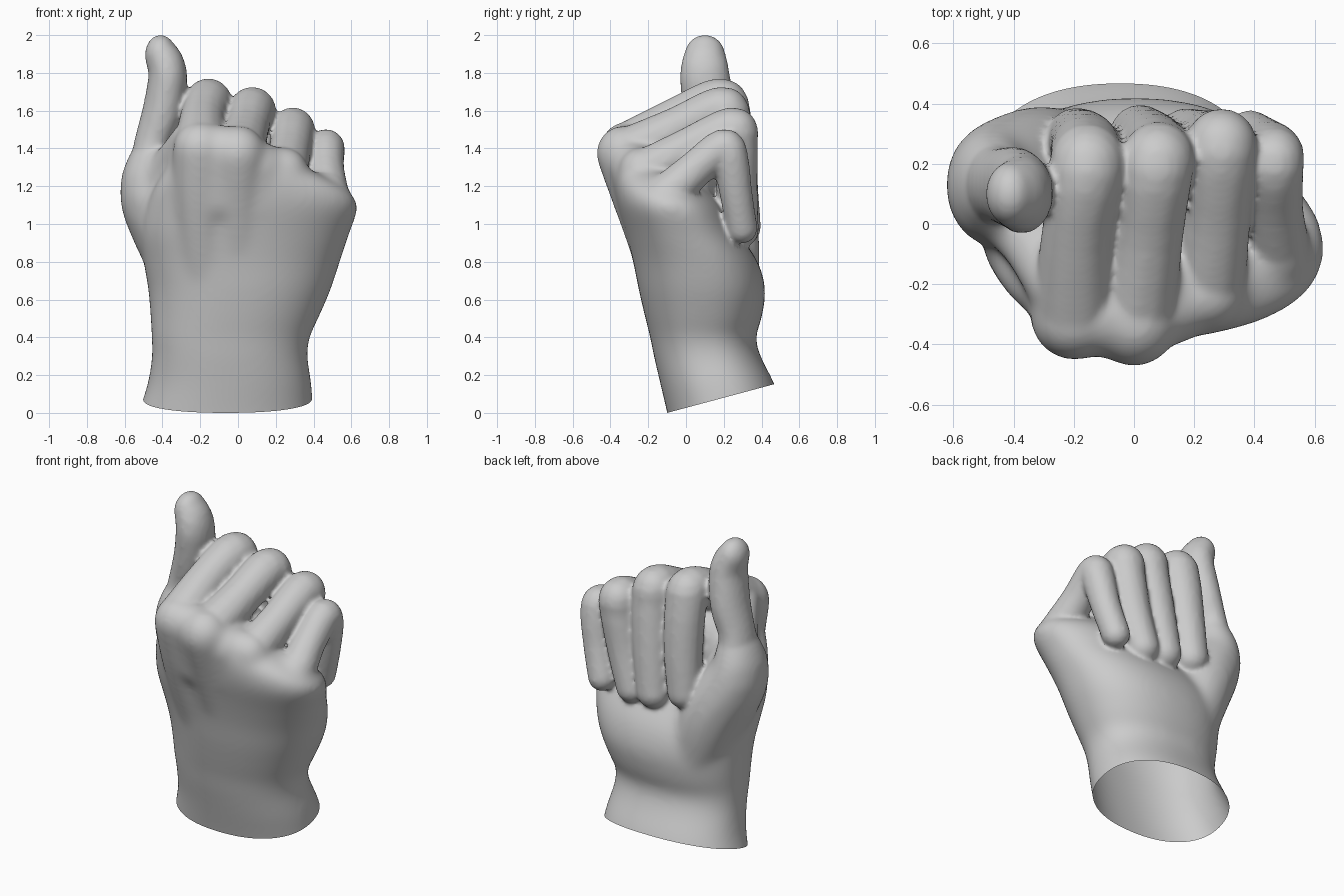
import bpy, bmesh, math
from mathutils import Vector

if "Cube" in bpy.data.objects:
    bpy.data.objects.remove(bpy.data.objects["Cube"])


def spline(pts, n):
    """Catmull-Rom through points of any dimension."""
    out = []
    for i in range(len(pts) - 1):
        p0, p1 = pts[max(i - 1, 0)], pts[i]
        p2, p3 = pts[i + 1], pts[min(i + 2, len(pts) - 1)]
        for k in range(n):
            t = k / n
            out.append(tuple(0.5 * (2 * b + (c - a) * t + (2 * a - 5 * b + 4 * c - d) * t * t
                                    + (3 * b - a - 3 * c + d) * t ** 3)
                             for a, b, c, d in zip(p0, p1, p2, p3)))
    return out + [tuple(pts[-1])]


# unit ball directions used for rounded limbs
BALL = [(0, 0, 1), (0, 0, -1)] + [
    (math.sin(a) * math.cos(b), math.sin(a) * math.sin(b), math.cos(a))
    for a in [math.pi * i / 10 for i in range(1, 10)]
    for b in [math.tau * j / 20 for j in range(20)]]


def limb(bm, pts, flat=1.0, n=4):
    """Chain of rounded hulls along (x, y, z, radius) points."""
    path = spline(pts, n)
    for pair in zip(path, path[1:]):
        vs = [bm.verts.new((x + r * flat * u, y + r * v, z + r * w))
              for x, y, z, r in pair for u, v, w in BALL]
        bmesh.ops.convex_hull(bm, input=vs)
    loose = [v for v in bm.verts if not v.link_faces]
    bmesh.ops.delete(bm, geom=loose, context='VERTS')


def loft(bm, sections, n=3, seg=48, power=2.25):
    """Stacked super-ellipses from (z, xmin, xmax, ymin, ymax)."""
    rings = []
    for z, x0, x1, y0, y1 in spline(sections, n):
        ring = []
        for j in range(seg):
            c, s = math.cos(math.tau * j / seg), math.sin(math.tau * j / seg)
            u = math.copysign(abs(c) ** (2 / power), c)
            v = math.copysign(abs(s) ** (2 / power), s)
            ring.append(bm.verts.new(((x0 + x1) / 2 + (x1 - x0) / 2 * u,
                                      (y0 + y1) / 2 + (y1 - y0) / 2 * v, z)))
        rings.append(ring)
    for a, b in zip(rings, rings[1:]):
        for j in range(seg):
            k = (j + 1) % seg
            bm.faces.new((a[j], a[k], b[k], b[j]))
    bm.faces.new(rings[0][::-1])
    bm.faces.new(rings[-1])


hand = bpy.data.objects.new("hand", bpy.data.meshes.new("hand"))
bpy.context.collection.objects.link(hand)


def fuse(bm, voxel, smooth):
    """Merge overlapping parts into one skin and soften the joins."""
    bmesh.ops.recalc_face_normals(bm, faces=bm.faces)
    bm.to_mesh(hand.data)
    rm = hand.modifiers.new("fuse", 'REMESH')
    rm.mode, rm.voxel_size = 'VOXEL', voxel
    sm = hand.modifiers.new("soften", 'SMOOTH')
    sm.factor, sm.iterations = .5, smooth
    dg = bpy.context.evaluated_depsgraph_get()
    skin = bpy.data.meshes.new_from_object(hand.evaluated_get(dg))
    hand.modifiers.clear()
    bm.clear()
    bm.from_mesh(skin)
    bpy.data.meshes.remove(skin)


bm = bmesh.new()

# wrist and palm
loft(bm, [(-.3, -.64, .45, -.04, .63), (-.15, -.58, .42, -.07, .57), (0, -.53, .40, -.10, .52),
          (.15, -.48, .39, -.135, .47), (.3, -.456, .368, -.17, .395), (.4, -.458, .38, -.19, .37),
          (.5, -.463, .425, -.215, .40), (.65, -.475, .49, -.25, .42), (.8, -.50, .54, -.28, .38),
          (.95, -.51, .59, -.318, .28), (1.1, -.48, .635, -.36, .19), (1.2, -.44, .55, -.38, .09),
          (1.3, -.38, .36, -.40, .02), (1.4, -.34, .20, -.42, -.03), (1.48, -.28, .05, -.38, -.10)])
# bones of the back of the hand, ending in knuckles
limb(bm, [(-.18, -.12, .75, .13), (-.20, -.235, 1.13, .145), (-.20, -.31, 1.40, .147)])
limb(bm, [(-.1, -.245, 1.13, .14), (-.1, -.305, 1.39, .14)])
limb(bm, [(0, -.12, .75, .13), (0, -.24, 1.12, .145), (0, -.328, 1.375, .15)])
limb(bm, [(.12, -.225, 1.1, .135), (.12, -.27, 1.30, .135)])
limb(bm, [(.23, -.195, 1.06, .135), (.245, -.23, 1.28, .13)])
limb(bm, [(.45, -.075, 1.0, .12), (.475, -.09, 1.17, .115)])
# filling of the fist, fleshy thumb base and web
limb(bm, [(-.32, .02, 1.18, .15), (-.16, .0, 1.34, .16), (.1, .02, 1.25, .14)])
limb(bm, [(-.2, .14, .55, .23), (-.32, .15, .88, .245), (-.465, .13, 1.15, .208),
          (-.46, .13, 1.32, .15)], flat=.78)
limb(bm, [(-.44, .08, 1.15, .14), (-.35, -.04, 1.31, .11), (-.25, -.2, 1.44, .11)])
fuse(bm, .018, 24)

# index, middle, ring and little fingers, from knuckle to tip
for finger in [
    [(-.20, -.30, 1.40, .142), (-.19, -.05, 1.55, .12), (-.157, .175, 1.647, .124),
     (-.157, .225, 1.56, .122), (-.165, .262, 1.3, .115), (-.19, .285, 1.035, .102)],
    [(0, -.315, 1.365, .142), (.045, -.05, 1.50, .118), (.075, .185, 1.603, .123),
     (.08, .225, 1.52, .12), (.055, .262, 1.25, .115), (.02, .295, .985, .102)],
    [(.245, -.22, 1.27, .125), (.275, 0, 1.39, .112), (.29, .24, 1.50, .117),
     (.285, .265, 1.42, .115), (.24, .268, 1.2, .11), (.175, .29, .97, .096)],
    [(.475, -.085, 1.165, .112), (.465, .05, 1.29, .098), (.465, .195, 1.402, .1),
     (.465, .235, 1.34, .097), (.435, .265, 1.16, .087), (.385, .295, .98, .084)],
]:
    limb(bm, finger)
# thumb
limb(bm, [(-.455, .13, 1.15, .19), (-.455, .13, 1.4, .127), (-.397, .12, 1.6, .137),
          (-.372, .10, 1.79, .132), (-.410, .10, 1.895, .107)], flat=.78)
fuse(bm, .013, 7)

# open, slanted wrist
bmesh.ops.bisect_plane(bm, geom=bm.verts[:] + bm.edges[:] + bm.faces[:],
                       plane_co=(0, -.10, 0), plane_no=Vector((0, -.268, 1)).normalized(),
                       clear_inner=True)
for f in bm.faces:
    f.smooth = True
bm.to_mesh(hand.data)
bm.free()
